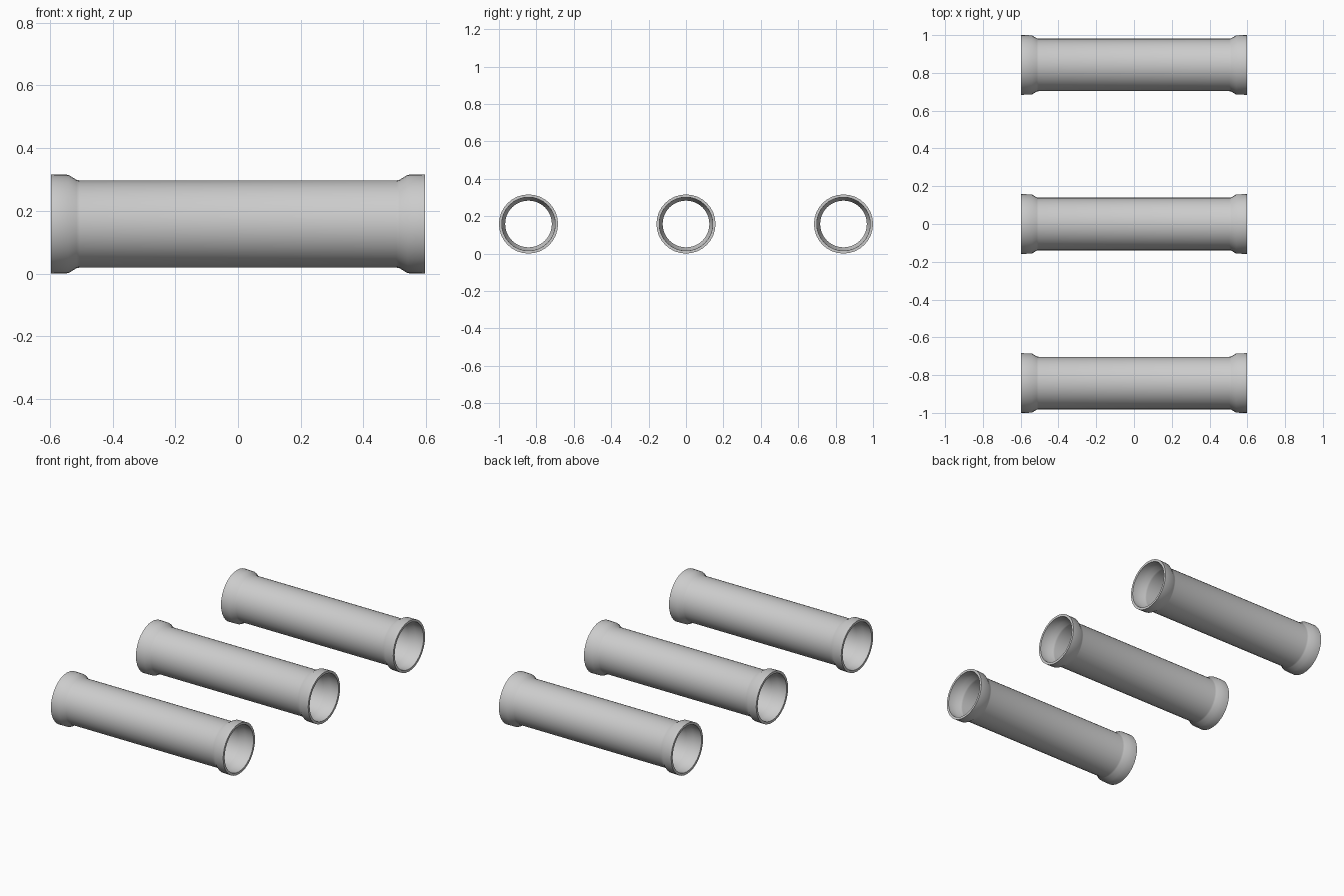
import bpy, bmesh, math

if "Cube" in bpy.data.objects:
    bpy.data.objects.remove(bpy.data.objects["Cube"])

SIDES = 32
R = 0.158            # outer radius of the flared sockets
HALF = 0.597         # half of the pipe length

# right half of the wall section (x, radius): outside then inside
outer = [(0.505, 0.139), (0.515, 0.141), (0.541, 0.157), (HALF, R)]
inner = [(HALF, 0.143), (0.541, 0.142), (0.515, 0.127), (0.505, 0.125)]


def mirror(points):
    return [(-x, r) for x, r in points]


# closed wall section, socket at both ends
section = outer + inner + mirror(inner)[::-1] + mirror(outer)[::-1]


def make_pipe(name, y):
    bm = bmesh.new()
    rings = []
    for i in range(SIDES):
        a = 2 * math.pi * i / SIDES
        rings.append([bm.verts.new((x, r * math.cos(a), r * math.sin(a)))
                      for x, r in section])
    n = len(section)
    for i in range(SIDES):
        a, b = rings[i], rings[(i + 1) % SIDES]
        for j in range(n):
            k = (j + 1) % n
            bm.faces.new((a[j], a[k], b[k], b[j]))
    bmesh.ops.recalc_face_normals(bm, faces=bm.faces)
    mesh = bpy.data.meshes.new(name)
    bm.to_mesh(mesh)
    bm.free()
    obj = bpy.data.objects.new(name, mesh)
    bpy.context.collection.objects.link(obj)
    obj.location = (0, y, R)
    bpy.ops.object.select_all(action='DESELECT')
    obj.select_set(True)
    bpy.context.view_layer.objects.active = obj
    bpy.ops.object.shade_smooth_by_angle(angle=math.radians(35))


# three parallel pipes
for name, y in (("pipe_front", -(1 - R)), ("pipe_middle", 0), ("pipe_back", 1 - R)):
    make_pipe(name, y)
